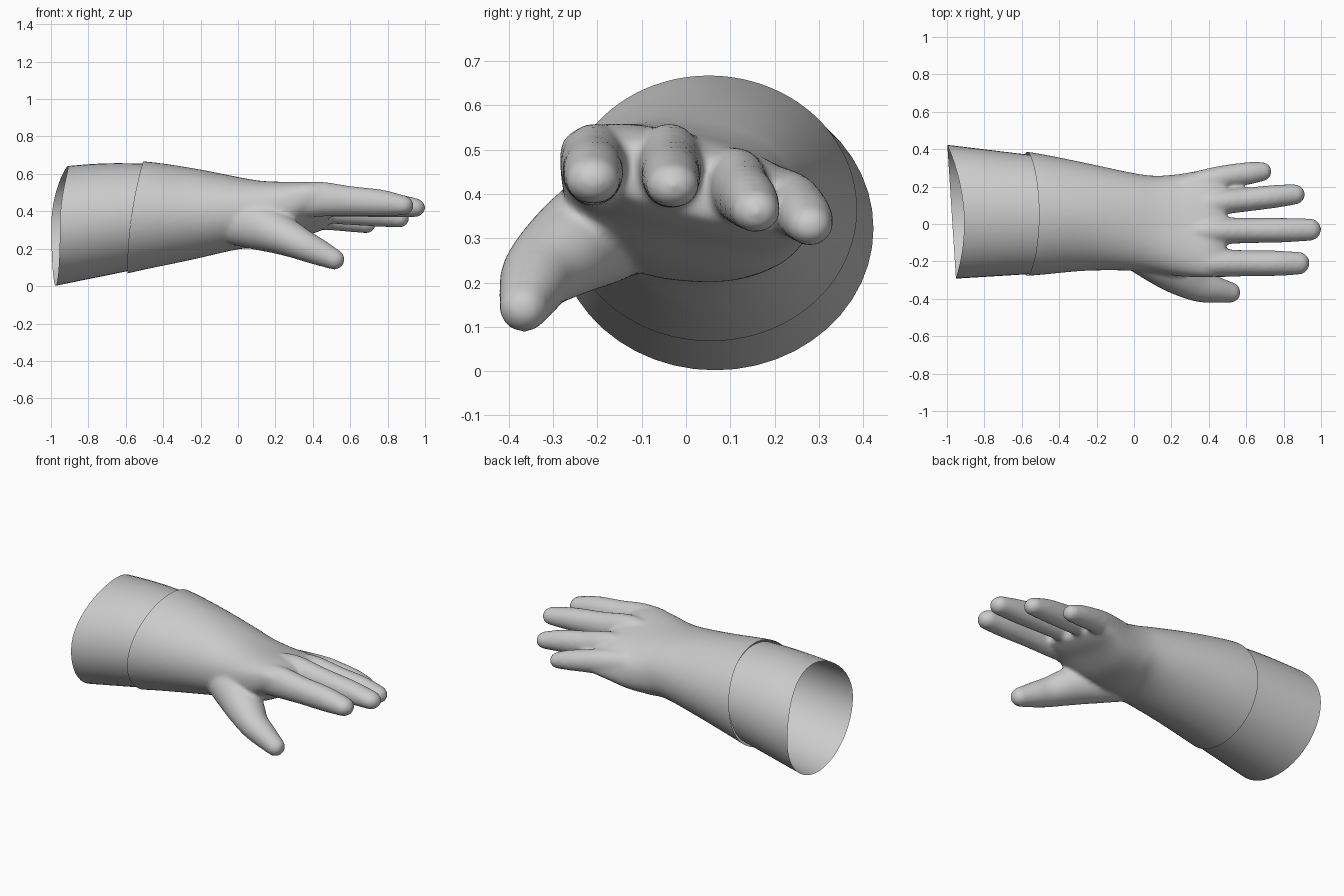
import bpy, bmesh, math
from mathutils import Vector

if "Cube" in bpy.data.objects:
    bpy.data.objects.remove(bpy.data.objects["Cube"])

grey = bpy.data.materials.new("glove_grey")
grey.diffuse_color = (0.6, 0.6, 0.6, 1)
grey.use_nodes = True
grey.node_tree.nodes["Principled BSDF"].inputs["Base Color"].default_value = grey.diffuse_color
N = 48


def bridge(bm, rings, cap=True):
    """Skin a list of point rings, optionally closing both ends."""
    vs = [[bm.verts.new(p) for p in r] for r in rings]
    for a, b in zip(vs, vs[1:]):
        n = len(a)
        for i in range(n):
            bm.faces.new((a[i], a[(i + 1) % n], b[(i + 1) % n], b[i]))
    if cap:
        bm.faces.new(vs[0][::-1])
        bm.faces.new(vs[-1])


def power(v, e):
    return math.copysign(abs(v) ** e, v)


def section(x, y0, y1, z0, z1, tilt=0.0, e=1.0):
    """Rounded cross-section between y and z limits, tilted towards the little finger."""
    yc, zc, ry, rz = (y0 + y1) / 2, (z0 + z1) / 2, (y1 - y0) / 2, (z1 - z0) / 2
    ring = []
    for i in range(N):
        a = 2 * math.pi * i / N
        dy = ry * power(math.cos(a), e)
        ring.append((x, yc + dy, zc + rz * power(math.sin(a), e) + tilt * dy))
    return ring


def catmull(pts, steps=6):
    """Smooth interpolation of a short list of number tuples."""
    out = []
    for i in range(len(pts) - 1):
        p0, p1, p2, p3 = (pts[max(0, min(len(pts) - 1, i + k))] for k in (-1, 0, 1, 2))
        for s in range(steps):
            t = s / steps
            out.append([0.5 * (2 * b + (c - a) * t + (2 * a - 5 * b + 4 * c - d) * t * t
                               + (3 * b - a - 3 * c + d) * t ** 3)
                        for a, b, c, d in zip(p0, p1, p2, p3)])
    out.append(list(pts[-1]))
    return out


def finger(bm, path):
    """Tube along (x, y, z, width radius, height radius) with a rounded tip."""
    pts = catmull(path)
    end, prev = pts[-1], pts[-2]
    d = (Vector(end[:3]) - Vector(prev[:3])).normalized()
    r = end[3]
    for k in range(1, 7):
        a = k / 6 * math.radians(84)
        c = Vector(end[:3]) + d * r * math.sin(a)
        pts.append([*c, end[3] * math.cos(a), end[4] * math.cos(a)])
    rings = []
    for i, p in enumerate(pts):
        t = (Vector(pts[min(i + 1, len(pts) - 1)][:3]) - Vector(pts[max(i - 1, 0)][:3])).normalized()
        side = Vector((0, 0, 1)).cross(t).normalized()
        up = t.cross(side)
        rings.append([Vector(p[:3]) + side * p[3] * math.cos(2 * math.pi * j / 24)
                      + up * p[4] * math.sin(2 * math.pi * j / 24) for j in range(24)])
    bridge(bm, rings)


def make(name, bm):
    bmesh.ops.recalc_face_normals(bm, faces=bm.faces)
    me = bpy.data.meshes.new(name)
    bm.to_mesh(me)
    bm.free()
    me.materials.append(grey)
    ob = bpy.data.objects.new(name, me)
    bpy.context.collection.objects.link(ob)
    return ob


def seam_bulge(z):
    """Forward curve of the seam towards the back of the hand."""
    t = max(0.0, (z - 0.07) / 0.6)
    return 0.085 * t * t


# sleeve and palm
bm = bmesh.new()
palm = [(-0.70, -0.287, 0.405, 0.042, 0.672, 0, 1),
        (-0.50, -0.272, 0.375, 0.088, 0.667, 0, 1),
        (-0.25, -0.25, 0.325, 0.140, 0.632, 0, 1),
        (0.00, -0.25, 0.272, 0.197, 0.583, -0.04, 0.92),
        (0.12, -0.262, 0.258, 0.205, 0.560, -0.10, 0.86),
        (0.25, -0.280, 0.268, 0.235, 0.545, -0.18, 0.82),
        (0.37, -0.285, 0.290, 0.295, 0.533, -0.23, 0.80),
        (0.44, -0.280, 0.300, 0.325, 0.515, -0.24, 0.82),
        (0.49, -0.262, 0.290, 0.355, 0.487, -0.24, 0.85)]
bridge(bm, [section(*p) for p in catmull(palm)])

# index, middle, ring and little fingers
finger(bm, [(0.28, -0.190, 0.450, 0.07, 0.09), (0.42, -0.207, 0.465, 0.076, 0.095),
            (0.60, -0.210, 0.455, 0.070, 0.080), (0.76, -0.210, 0.445, 0.068, 0.072),
            (0.878, -0.210, 0.432, 0.062, 0.055)])
finger(bm, [(0.28, -0.040, 0.450, 0.07, 0.09), (0.42, -0.037, 0.465, 0.074, 0.095),
            (0.60, -0.035, 0.450, 0.068, 0.080), (0.80, -0.033, 0.435, 0.066, 0.068),
            (0.942, -0.030, 0.420, 0.060, 0.052)])
finger(bm, [(0.28, 0.100, 0.410, 0.07, 0.085), (0.44, 0.115, 0.420, 0.068, 0.085),
            (0.60, 0.130, 0.400, 0.064, 0.074), (0.75, 0.147, 0.382, 0.062, 0.065),
            (0.860, 0.158, 0.362, 0.055, 0.050)])
finger(bm, [(0.26, 0.200, 0.385, 0.06, 0.08), (0.42, 0.238, 0.375, 0.064, 0.075),
            (0.52, 0.258, 0.362, 0.062, 0.066), (0.62, 0.272, 0.345, 0.060, 0.058),
            (0.685, 0.280, 0.330, 0.052, 0.048)])

# thumb with its fleshy base
finger(bm, [(-0.02, -0.130, 0.340, 0.10, 0.12), (0.12, -0.200, 0.315, 0.115, 0.125),
            (0.24, -0.270, 0.270, 0.110, 0.105), (0.34, -0.328, 0.223, 0.088, 0.085),
            (0.43, -0.350, 0.182, 0.073, 0.072), (0.515, -0.366, 0.143, 0.056, 0.056)])
raw = make("glove_hand_raw", bm)

# fuse and soften into one skin
m = raw.modifiers.new("fuse", 'REMESH')
m.mode = 'VOXEL'
m.voxel_size = 0.011
m = raw.modifiers.new("soften", 'SMOOTH')
m.factor = 0.5
m.iterations = 12
dg = bpy.context.evaluated_depsgraph_get()
dg.update()
fused = bpy.data.meshes.new_from_object(raw.evaluated_get(dg))
bpy.data.objects.remove(raw)

# open the sleeve along the curved seam
bm = bmesh.new()
bm.from_mesh(fused)
for v in bm.verts:
    v.co.x -= seam_bulge(v.co.z)
bmesh.ops.bisect_plane(bm, geom=bm.verts[:] + bm.edges[:] + bm.faces[:],
                       plane_co=(-0.592, 0, 0), plane_no=(1, 0, 0), clear_inner=True)
for v in bm.verts:
    v.co.x += seam_bulge(v.co.z)
for f in bm.faces:
    f.material_index = 0
    f.smooth = True
hand = make("glove_hand", bm)

# open flared cuff tucked under the sleeve
bm = bmesh.new()
rim, inner = section(0, -0.292, 0.423, 0.002, 0.642), section(0, -0.268, 0.370, 0.082, 0.654)
rings = []
for k in range(11):
    t = k / 10
    ring = []
    for i in range(N):
        a = 2 * math.pi * i / N
        c, s = math.cos(a), max(0.0, math.sin(a))
        p, q = Vector(rim[i]), Vector(inner[i])
        p.x = -0.975 - 0.023 * c + 0.065 * s * s
        q.x = -0.58 + seam_bulge(q.z)
        v = p.lerp(q, t)
        v.z += 0.008 * math.sin(math.pi * t) * s
        ring.append(v)
    rings.append(ring)
bridge(bm, rings, cap=False)
for f in bm.faces:
    f.smooth = True
cuff = make("glove_cuff", bm)
